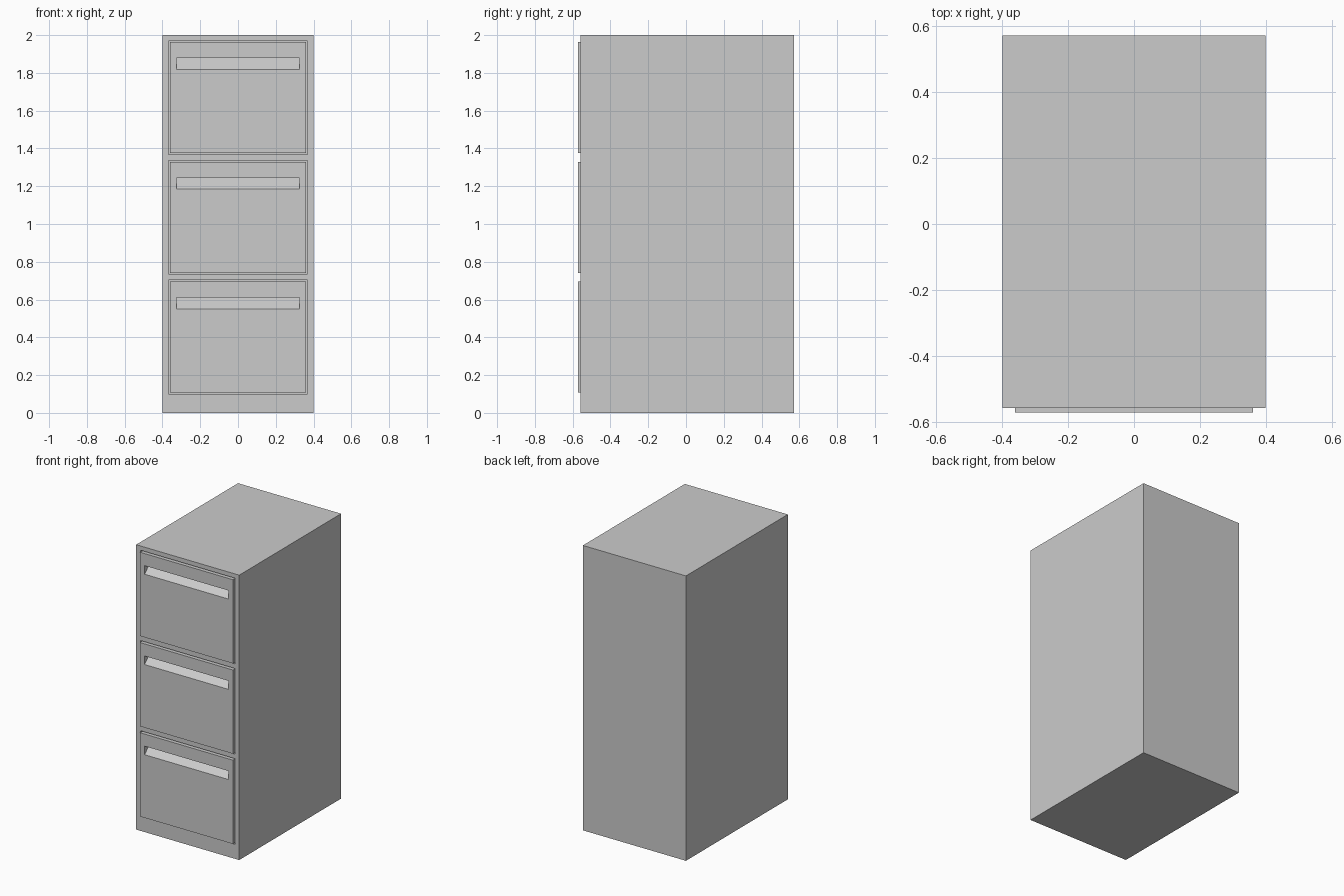
import bpy, bmesh

if "Cube" in bpy.data.objects:
    bpy.data.objects.remove(bpy.data.objects["Cube"])

HALF_W, BACK, BODY_FRONT, DRAWER_FRONT = 0.40, 0.572, -0.558, -0.572
DRAWER_HALF_W, DRAWER_H, GAP = 0.361, 0.588, 0.007
RECESS_BACK = -0.46
DRAWER_BOTTOMS = [0.108, 0.741, 1.375]


def prism(name, half_w, profile):
    """Extrude a (y, z) profile across x, centred on x = 0."""
    bm = bmesh.new()
    face = bm.faces.new([bm.verts.new((-half_w, y, z)) for y, z in profile])
    ext = bmesh.ops.extrude_face_region(bm, geom=[face])
    verts = [v for v in ext["geom"] if isinstance(v, bmesh.types.BMVert)]
    bmesh.ops.translate(bm, verts=verts, vec=(2 * half_w, 0, 0))
    bmesh.ops.recalc_face_normals(bm, faces=bm.faces)
    mesh = bpy.data.meshes.new(name)
    bm.to_mesh(mesh)
    bm.free()
    obj = bpy.data.objects.new(name, mesh)
    bpy.context.collection.objects.link(obj)
    return obj


def box(name, half_w, y0, y1, z0, z1):
    return prism(name, half_w, [(y0, z0), (y1, z0), (y1, z1), (y0, z1)])


def cut(target, cutter):
    """Subtract the cutter from the target, then discard the cutter."""
    mod = target.modifiers.new("cut", "BOOLEAN")
    mod.operation = "DIFFERENCE"
    mod.solver = "EXACT"
    mod.object = cutter
    bpy.context.view_layer.objects.active = target
    bpy.ops.object.modifier_apply(modifier=mod.name)
    bpy.data.objects.remove(cutter)


# Cabinet shell
cabinet = box("cabinet_body", HALF_W, BODY_FRONT, BACK, 0, 2)

for i, z in enumerate(DRAWER_BOTTOMS, 1):
    top = z + DRAWER_H
    # Opening in the shell, leaving a thin gap around the drawer
    cut(cabinet, box("opening_cutter", DRAWER_HALF_W + GAP, -0.7, RECESS_BACK,
                     z - GAP, top + GAP))
    # Drawer front
    drawer = box(f"drawer_{i}", DRAWER_HALF_W, DRAWER_FRONT, RECESS_BACK + 0.01, z, top)
    # Finger pull: wedge pocket whose floor slopes up towards the back
    lo, hi = top - 0.145, top - 0.085
    front, depth = DRAWER_FRONT, 0.065
    cut(drawer, prism("pull_cutter", 0.325,
                      [(front - 0.05, lo), (front, lo), (front + depth, hi),
                       (front - 0.05, hi)]))
